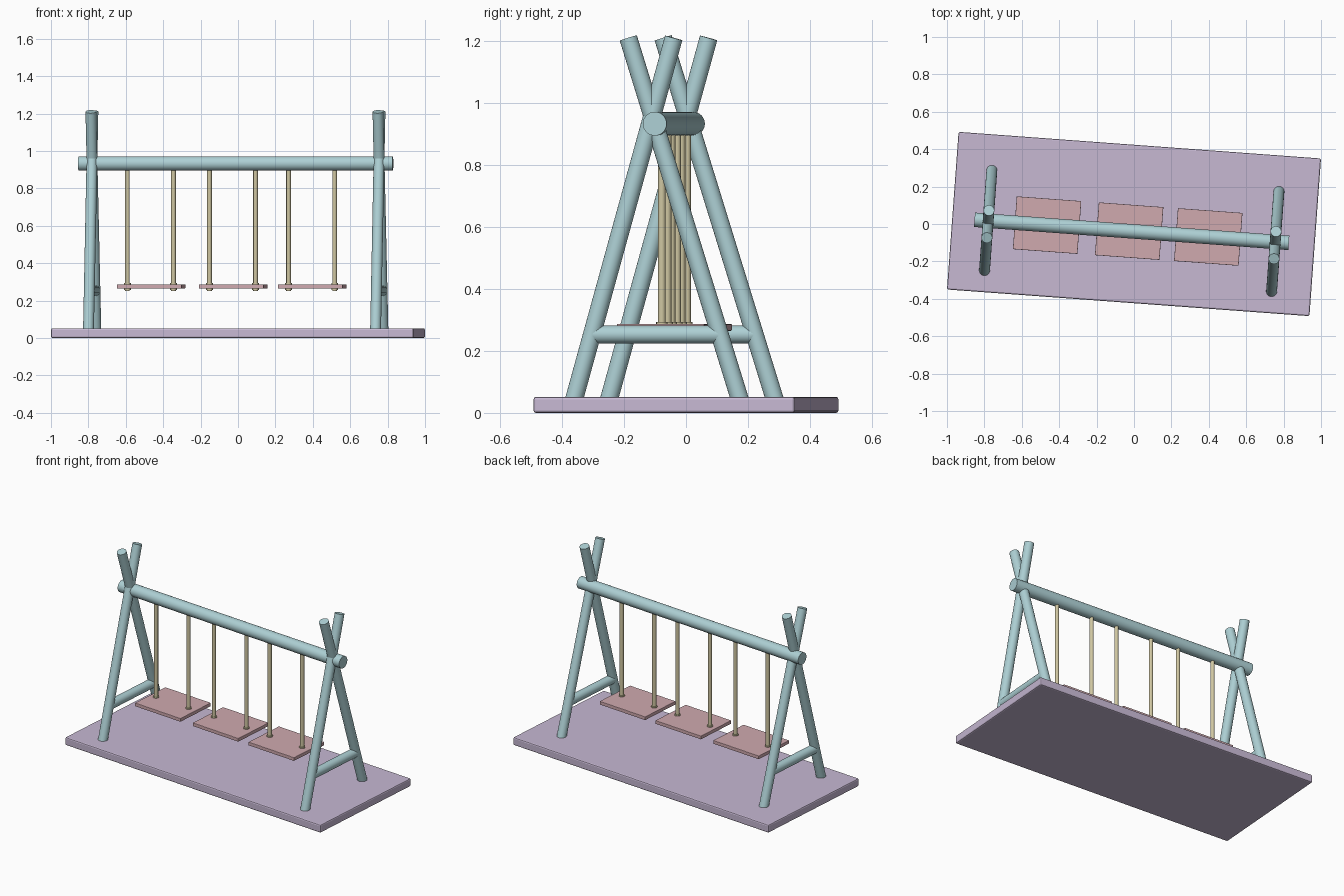
import bpy
from math import radians
from mathutils import Vector, Matrix

if "Cube" in bpy.data.objects:
    bpy.data.objects.remove(bpy.data.objects["Cube"])

TURN = Matrix.Rotation(radians(-4.2), 4, 'Z')   # whole set is slightly turned
AXIS_Y = -0.04                                  # beam line, seen from the base centre
BEAM_Z = 0.933


def material(name, color):
    m = bpy.data.materials.new(name)
    m.diffuse_color = (*color, 1)
    m.use_nodes = True
    m.node_tree.nodes["Principled BSDF"].inputs["Base Color"].default_value = m.diffuse_color
    return m


WOOD = material("teal_wood", (0.42, 0.63, 0.66))
GROUND = material("purple_base", (0.57, 0.48, 0.65))
SEAT = material("red_seat", (0.63, 0.40, 0.43))
ROPE = material("tan_rope", (0.63, 0.57, 0.36))


def finish(obj, name, mat):
    obj.name = name
    obj.data.materials.append(mat)
    obj.matrix_world = TURN @ obj.matrix_basis
    return obj


def rod(name, a, b, radius, mat, sides=32):
    a, b = Vector(a), Vector(b)
    bpy.ops.mesh.primitive_cylinder_add(vertices=sides, radius=radius, depth=(b - a).length)
    obj = bpy.context.object
    bpy.ops.object.shade_smooth_by_angle(angle=radians(40))
    turn = (b - a).to_track_quat('Z', 'Y').to_matrix().to_4x4()
    obj.matrix_basis = Matrix.Translation((a + b) / 2) @ turn
    return finish(obj, name, mat)


def box(name, center, size, mat, bevel):
    bpy.ops.mesh.primitive_cube_add(size=1)
    obj = bpy.context.object
    obj.data.transform(Matrix.Diagonal((*size, 1)))
    obj.matrix_basis = Matrix.Translation(center)
    mod = obj.modifiers.new("soft_edges", 'BEVEL')
    mod.width = bevel
    mod.segments = 2
    return finish(obj, name, mat)


# Base slab and top beam
box("base", (0, 0, 0.026), (1.943, 0.845, 0.052), GROUND, 0.008)
rod("top_beam", (-0.852, AXIS_Y, BEAM_Z), (0.833, AXIS_Y, BEAM_Z), 0.0385, WOOD)

# Crossed-leg end frames with a low brace
for side, x in (("left", -0.779), ("right", 0.76)):
    rod(side + "_front_leg", (x, AXIS_Y - 0.27, 0.03), (x, AXIS_Y + 0.056, 1.21), 0.029, WOOD)
    rod(side + "_back_leg", (x, AXIS_Y + 0.274, 0.03), (x, AXIS_Y - 0.091, 1.21), 0.029, WOOD)
    rod(side + "_brace", (x, AXIS_Y - 0.205, 0.253), (x, AXIS_Y + 0.205, 0.253), 0.029, WOOD)

# Three swings: seat, two ropes, and a knot through the seat at each rope
for i, x in enumerate((-0.463, -0.023, 0.401), 1):
    box(f"seat_{i}", (x, AXIS_Y, 0.276), (0.346, 0.283, 0.022), SEAT, 0.002)
    for side, dx in (("left", -0.127), ("right", 0.12)):
        rx = x + dx
        rod(f"rope_{i}_{side}", (rx, AXIS_Y, 0.25), (rx, AXIS_Y, 0.92), 0.0125, ROPE, 16)
        rod(f"knot_{i}_{side}", (rx, AXIS_Y, 0.257), (rx, AXIS_Y, 0.294), 0.018, ROPE, 16)
